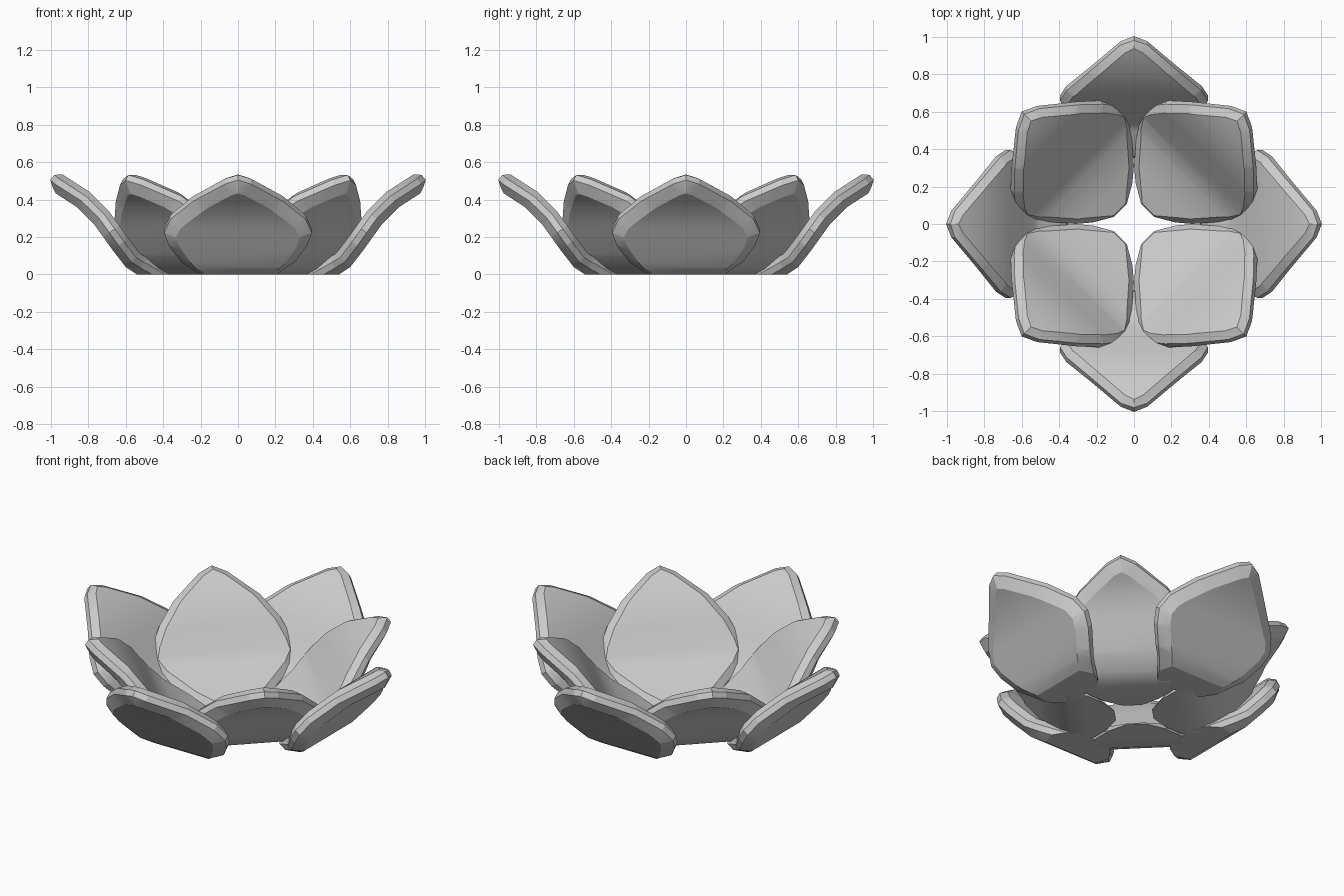
import bpy, bmesh, math
from mathutils import Vector

if "Cube" in bpy.data.objects:
    bpy.data.objects.remove(bpy.data.objects["Cube"])

grey = bpy.data.materials.new("petal_grey")
grey.use_nodes = True
colour = (0.6, 0.6, 0.6, 1)
grey.diffuse_color = colour
grey.node_tree.nodes["Principled BSDF"].inputs["Base Color"].default_value = colour

RIM_LOW, RIM_HIGH, THICK = 0.04, 0.075, 0.105
UNDER_BEVEL, TOP_BEVEL = 0.06, 0.037


def everything(bm):
    return bm.verts[:] + bm.edges[:] + bm.faces[:]


def petal_mesh(name, rows):
    """Make a flat bevelled petal, then bend it along rows of (radius, height, half width)."""
    path = [Vector((r, z)) for r, z, w in rows]
    steps = [0.0]
    for a, b in zip(path, path[1:]):
        steps.append(steps[-1] + (b - a).length)
    normals = []
    for i in range(len(path)):
        t = (path[min(i + 1, len(path) - 1)] - path[max(i - 1, 0)]).normalized()
        normals.append(Vector((-t.y, t.x)))

    # flat pointed outline extruded into a thin rim
    outline = [(s, row[2]) for s, row in zip(steps, rows)]
    outline += [(s, -w) for s, w in reversed(outline) if w > 0]
    bm = bmesh.new()
    low = [bm.verts.new((s, w, RIM_LOW)) for s, w in outline]
    high = [bm.verts.new((s, w, RIM_HIGH)) for s, w in outline]
    bottom, top = bm.faces.new(low), bm.faces.new(high)
    for k in range(len(low)):
        n = (k + 1) % len(low)
        bm.faces.new((low[k], low[n], high[n], high[k]))
    bmesh.ops.recalc_face_normals(bm, faces=bm.faces)

    # sloping borders and raised faces on both sides
    bmesh.ops.inset_region(bm, faces=[bottom], thickness=UNDER_BEVEL, depth=RIM_LOW,
                           use_even_offset=True, use_boundary=True)
    bmesh.ops.inset_region(bm, faces=[top], thickness=TOP_BEVEL, depth=THICK - RIM_HIGH,
                           use_even_offset=True, use_boundary=True)

    # cross cuts, then the bend
    for s in steps[1:-1]:
        bmesh.ops.bisect_plane(bm, geom=everything(bm), plane_co=(s, 0, 0), plane_no=(1, 0, 0))
    for v in bm.verts:
        s, w, h = v.co
        i = max(k for k in range(len(steps) - 1) if k == 0 or steps[k] <= s)
        f = (s - steps[i]) / (steps[i + 1] - steps[i])
        p = path[i].lerp(path[i + 1], f) + normals[i].lerp(normals[i + 1], f).normalized() * h
        v.co = (p.x, w, p.y)

    # flat foot on the ground
    bmesh.ops.bisect_plane(bm, geom=everything(bm), plane_co=(0, 0, 0),
                           plane_no=(0, 0, -1), clear_outer=True)
    bmesh.ops.holes_fill(bm, edges=[e for e in bm.edges if e.is_boundary])
    bmesh.ops.recalc_face_normals(bm, faces=bm.faces)
    mesh = bpy.data.meshes.new(name)
    bm.to_mesh(mesh)
    bm.free()
    mesh.materials.append(grey)
    return mesh


def ring_of_petals(name, rows, start):
    mesh = petal_mesh(name, rows)
    for i in range(4):
        petal = bpy.data.objects.new(f"{name}_{i + 1}", mesh)
        petal.rotation_euler.z = start + i * math.pi / 2
        bpy.context.collection.objects.link(petal)
    bpy.ops.object.select_all(action='DESELECT')
    petal.select_set(True)
    bpy.context.view_layer.objects.active = petal
    bpy.ops.object.shade_smooth_by_angle(angle=math.radians(25))


outer_rows = [(0.38, -0.09, 0.12), (0.54, 0.0, 0.255), (0.6, 0.04, 0.305),
              (0.67, 0.13, 0.37), (0.72, 0.2, 0.395), (0.77, 0.27, 0.36),
              (0.86, 0.36, 0.24), (1.0, 0.45, 0.07), (1.03, 0.475, 0)]
inner_rows = [(0.115, -0.1, 0.06), (0.25, -0.045, 0.22), (0.42, 0.03, 0.36),
              (0.51, 0.1, 0.405), (0.57, 0.18, 0.385), (0.63, 0.27, 0.335),
              (0.71, 0.36, 0.24), (0.835, 0.445, 0.08), (0.872, 0.47, 0)]
ring_of_petals("outer_petal", outer_rows, 0)
ring_of_petals("inner_petal", inner_rows, math.pi / 4)
